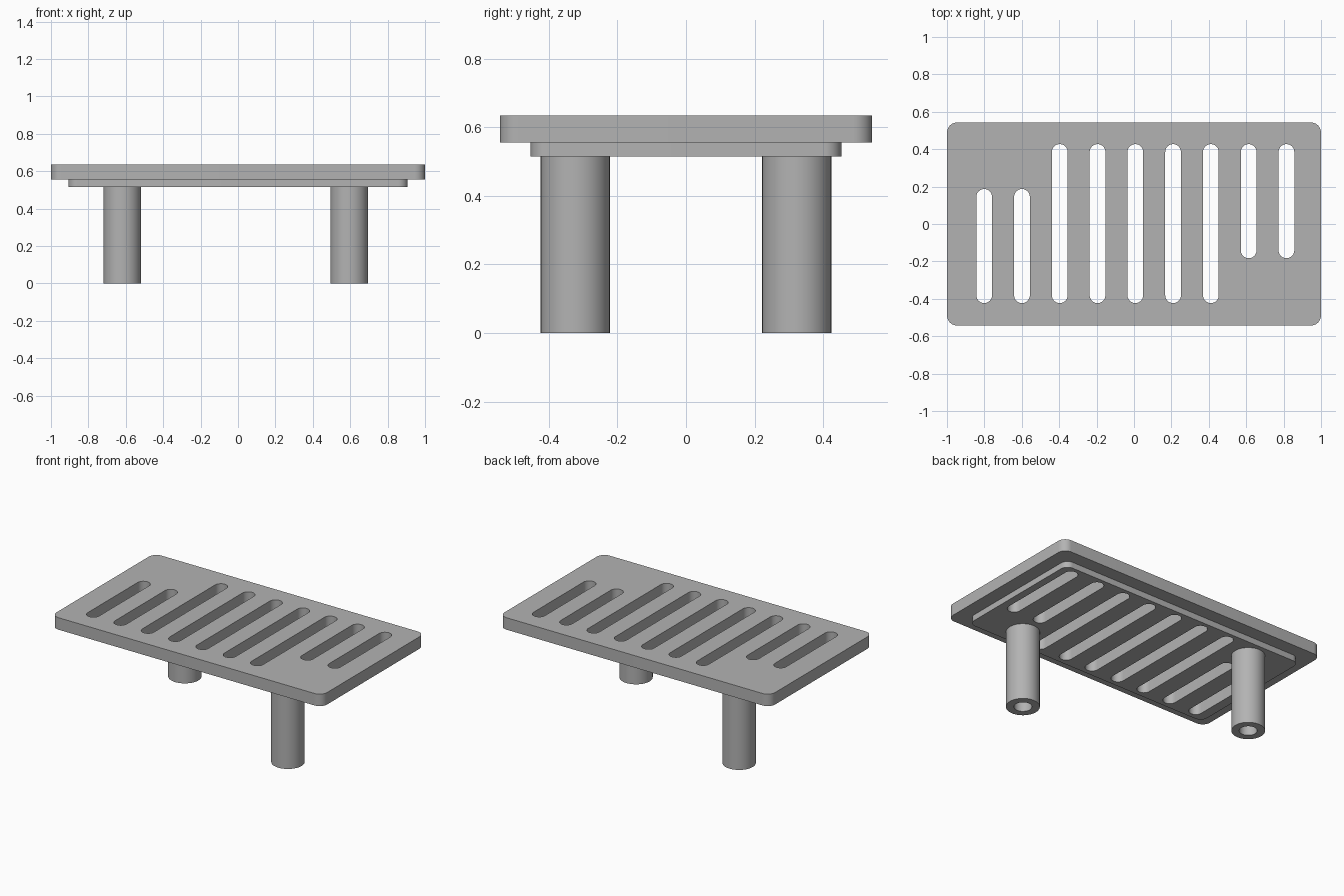
import bpy, bmesh
from math import pi, sin, cos, radians
from mathutils import Vector

cube = bpy.data.objects.get("Cube")
if cube:
    bpy.data.objects.remove(cube, do_unlink=True)

grey = bpy.data.materials.new("plain grey")
grey.use_nodes = True
colour = (0.45, 0.45, 0.45, 1)
grey.diffuse_color = colour
grey.node_tree.nodes["Principled BSDF"].inputs["Base Color"].default_value = colour


def rounded_outline(x0, x1, y0, y1, radius, steps=12):
    """Rounded rectangle; a full radius gives a slot or a circle."""
    corners = [(x1 - radius, y1 - radius), (x0 + radius, y1 - radius),
               (x0 + radius, y0 + radius), (x1 - radius, y0 + radius)]
    points = []
    for i, (cx, cy) in enumerate(corners):
        for s in range(steps + 1):
            a = (i + s / steps) * pi / 2
            p = Vector((cx + radius * cos(a), cy + radius * sin(a), 0))
            if not points or min((p - points[-1]).length, (p - points[0]).length) > 1e-4:
                points.append(p)
    return points


def circle(x, y, r):
    return rounded_outline(x - r, x + r, y - r, y + r, r)


def extrude_outlines(name, outlines, z0, z1):
    """Fill the first outline, leaving the others as holes, and extrude it."""
    curve = bpy.data.curves.new(name, 'CURVE')
    curve.dimensions = '2D'
    curve.fill_mode = 'BOTH'
    curve.extrude = (z1 - z0) / 2
    for points in outlines:
        spline = curve.splines.new('POLY')
        spline.points.add(len(points) - 1)
        for target, p in zip(spline.points, points):
            target.co = (p.x, p.y, 0, 1)
        spline.use_cyclic_u = True
    obj = bpy.data.objects.new(name, curve)
    bpy.context.collection.objects.link(obj)
    bpy.ops.object.select_all(action='DESELECT')
    obj.select_set(True)
    bpy.context.view_layer.objects.active = obj
    bpy.ops.object.convert(target='MESH')
    obj = bpy.context.object
    obj.name = name
    # Weld the caps to the walls
    bm = bmesh.new()
    bm.from_mesh(obj.data)
    bmesh.ops.remove_doubles(bm, verts=bm.verts, dist=1e-5)
    bmesh.ops.translate(bm, verts=bm.verts, vec=(0, 0, (z0 + z1) / 2))
    bmesh.ops.recalc_face_normals(bm, faces=bm.faces)
    bm.to_mesh(obj.data)
    bm.free()
    obj.data.materials.clear()
    obj.data.materials.append(grey)
    bpy.ops.object.shade_smooth_by_angle(angle=radians(30))
    return obj


# Slots: shortened at the two corners that carry a leg
slots = []
half = 0.042
for i in range(9):
    x = 0.007 + (i - 4) * 0.202
    back = 0.187 if i < 2 else 0.427
    front = -0.183 if i > 6 else -0.423
    slots.append(rounded_outline(x - half, x + half, front, back, half))

# Top plate and the smaller step under it
extrude_outlines("top_plate", [rounded_outline(-1, 1, -0.543, 0.543, 0.055)] + slots,
                 0.555, 0.635)
extrude_outlines("lower_step", [rounded_outline(-0.907, 0.907, -0.453, 0.453, 0.05)] + slots,
                 0.515, 0.555)

# Hollow legs at opposite corners
for name, x, y in (("back_right_leg", -0.619, 0.323), ("front_left_leg", 0.595, -0.323)):
    extrude_outlines(name, [circle(x, y, 0.101), circle(x, y, 0.054)], 0, 0.515)
